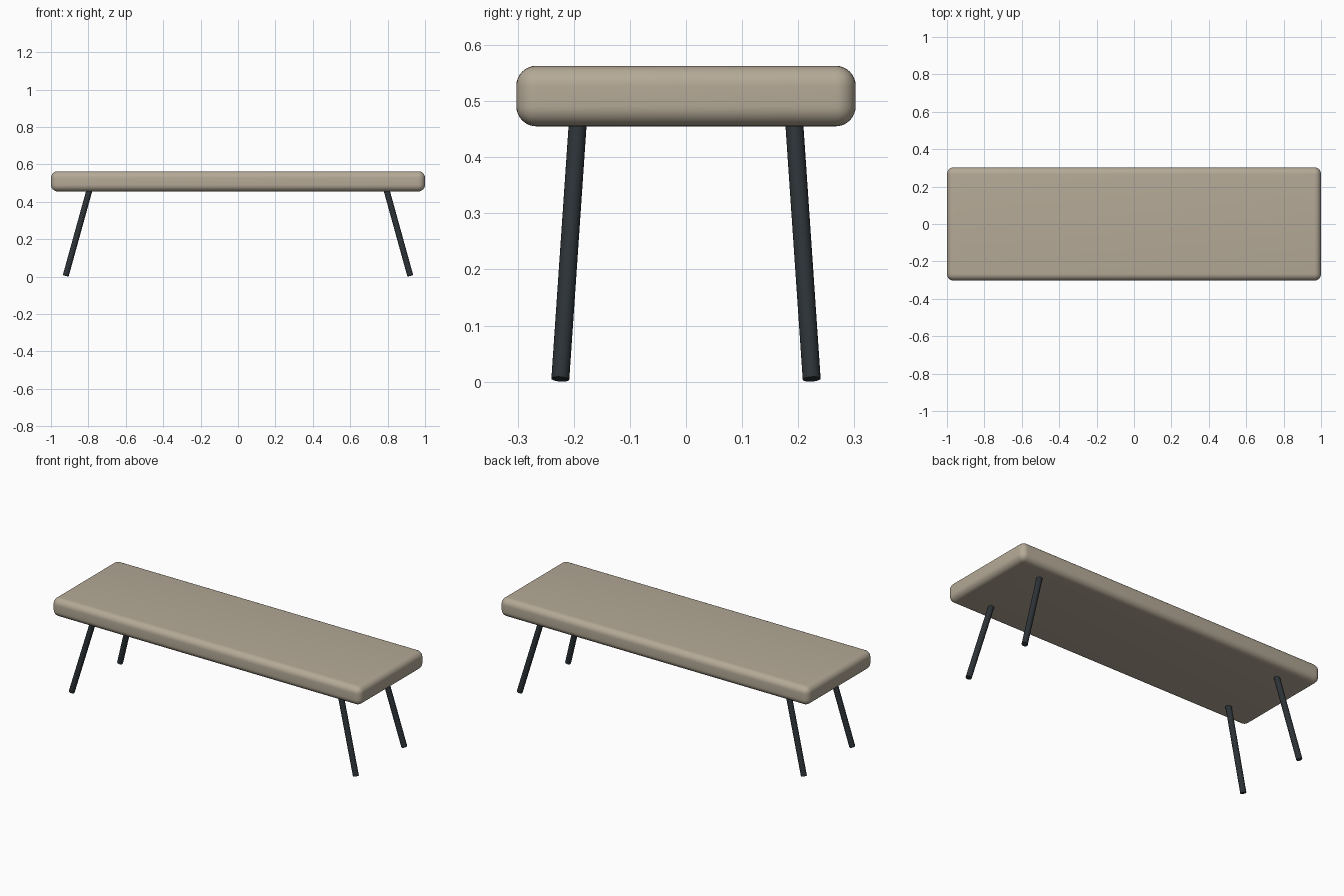
import bpy
from mathutils import Vector

if "Cube" in bpy.data.objects:
    bpy.data.objects.remove(bpy.data.objects["Cube"])


def material(name, color):
    m = bpy.data.materials.new(name)
    m.diffuse_color = color
    m.use_nodes = True
    m.node_tree.nodes["Principled BSDF"].inputs["Base Color"].default_value = m.diffuse_color
    return m


fabric = material("beige_fabric", (0.46, 0.40, 0.31, 1))
metal = material("dark_metal", (0.025, 0.032, 0.037, 1))


def smooth(obj, angle):
    bpy.ops.object.select_all(action='DESELECT')
    obj.select_set(True)
    bpy.context.view_layer.objects.active = obj
    bpy.ops.object.shade_smooth_by_angle(angle=angle)


# Padded seat: a box rounded on every edge
Z0, Z1 = 0.455, 0.563
bpy.ops.mesh.primitive_cube_add(size=1, location=(0, 0, (Z0 + Z1) / 2))
seat = bpy.context.object
seat.name = "seat"
seat.scale = (2.0, 0.605, Z1 - Z0)
bpy.ops.object.transform_apply(location=False, rotation=False, scale=True)
bevel = seat.modifiers.new("rounding", 'BEVEL')
bevel.width = 0.036
bevel.segments = 8
bpy.ops.object.modifier_apply(modifier=bevel.name)
seat.data.materials.append(fabric)
smooth(seat, 0.6)

# Four splayed round legs, ends cut square to the leg
for sx, side in ((-1, "left"), (1, "right")):
    for sy, end in ((-1, "front"), (1, "back")):
        foot = Vector((sx * 0.921, sy * 0.224, 0.0045))
        top = Vector((sx * 0.795, sy * 0.193, 0.46))
        axis = top - foot
        bpy.ops.mesh.primitive_cylinder_add(
            vertices=32, radius=0.016, depth=axis.length,
            location=(foot + top) / 2,
            rotation=axis.to_track_quat('Z', 'Y').to_euler())
        leg = bpy.context.object
        leg.name = f"{end}_{side}_leg"
        leg.data.materials.append(metal)
        smooth(leg, 0.6)
